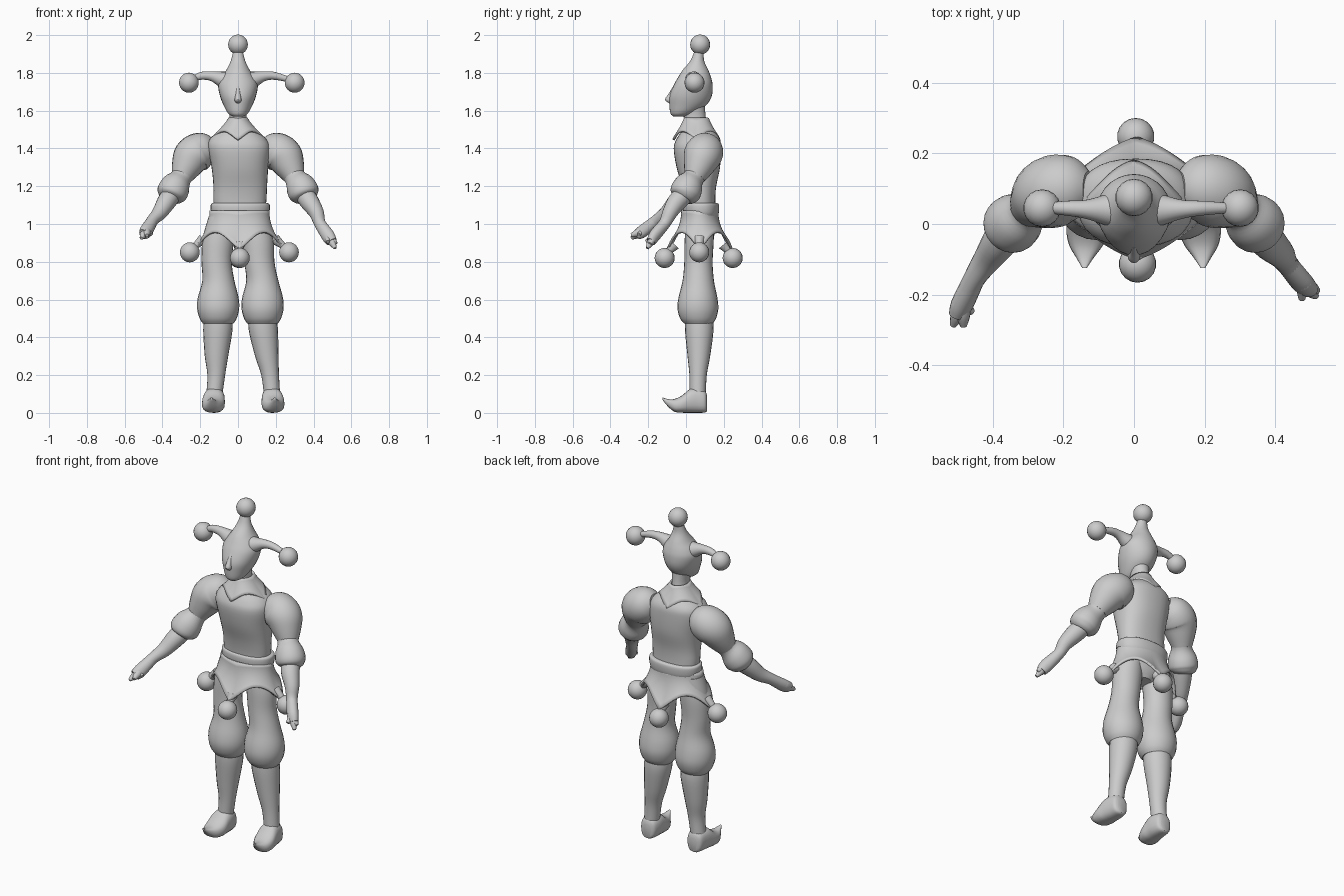
import bpy, bmesh, math
from mathutils import Vector

if "Cube" in bpy.data.objects:
    bpy.data.objects.remove(bpy.data.objects["Cube"])

FLAT = (Vector((1, 0, 0)), Vector((0, 1, 0)))      # horizontal rings
UPRIGHT = (Vector((1, 0, 0)), Vector((0, 0, 1)))   # rings facing y


def finish(name, bm):
    bmesh.ops.recalc_face_normals(bm, faces=bm.faces)
    me = bpy.data.meshes.new(name)
    bm.to_mesh(me)
    bm.free()
    ob = bpy.data.objects.new(name, me)
    bpy.context.collection.objects.link(ob)
    bpy.ops.object.select_all(action='DESELECT')
    ob.select_set(True)
    bpy.context.view_layer.objects.active = ob
    bpy.ops.object.shade_smooth_by_angle(angle=math.radians(40))
    return ob


def smooth_path(pts, steps):
    """Catmull-Rom through rings (x, y, z, r1, r2)."""
    out, n = [], len(pts)
    for i in range(n - 1):
        a, b, c, d = pts[max(i - 1, 0)], pts[i], pts[i + 1], pts[min(i + 2, n - 1)]
        for s in range(steps):
            t = s / steps
            out.append([0.5 * (2 * q + (r - p) * t + (2 * p - 5 * q + 4 * r - w) * t * t
                               + (3 * q - p - 3 * r + w) * t ** 3)
                        for p, q, r, w in zip(a, b, c, d)])
    out.append(list(pts[-1]))
    return out


def loft(name, pts, frame=None, n=20, steps=4, power=1.0):
    pts = [tuple(p) if len(p) == 5 else tuple(p) + (p[3],) for p in pts]
    rings = smooth_path(pts, steps)
    bm = bmesh.new()
    rows = []
    for i, r in enumerate(rings):
        c = Vector(r[:3])
        if frame:
            u, v = frame
        else:
            t = (Vector(rings[min(i + 1, len(rings) - 1)][:3]) - Vector(rings[max(i - 1, 0)][:3])).normalized()
            u = t.cross(Vector((0, 1, 0.3))).normalized()
            v = t.cross(u)
        row = []
        for k in range(n):
            a = math.tau * k / n
            ca, sa = math.cos(a), math.sin(a)
            ca = math.copysign(abs(ca) ** power, ca)
            sa = math.copysign(abs(sa) ** power, sa)
            row.append(bm.verts.new(c + u * ca * max(r[3], .002) + v * sa * max(r[4], .002)))
        rows.append(row)
    for a, b in zip(rows, rows[1:]):
        for k in range(n):
            bm.faces.new((a[k], a[(k + 1) % n], b[(k + 1) % n], b[k]))
    bm.faces.new(rows[0])
    bm.faces.new(rows[-1])
    return finish(name, bm)


def ball(name, x, y, z, r=0.053):
    bm = bmesh.new()
    bmesh.ops.create_uvsphere(bm, u_segments=18, v_segments=12, radius=r)
    bmesh.ops.translate(bm, verts=bm.verts, vec=(x, y, z))
    return finish(name, bm)


def pointed_skirt(name, centre, top, valley, tip, n=64, steps=8, flare=2.0):
    """Cloth ring with four points; top/valley/tip are (rx, ry, z)."""
    bm = bmesh.new()
    rows = []
    for s in range(steps + 1):
        t, row = s / steps, []
        for k in range(n):
            a = math.tau * k / n
            p = (1 - abs(math.sin(2 * a))) ** 1.1
            hem = [v + (q - v) * p for v, q in zip(valley, tip)]
            f = t ** flare
            rx, ry = (top[i] + (hem[i] - top[i]) * f for i in (0, 1))
            z = top[2] + (hem[2] - top[2]) * t
            row.append(bm.verts.new((centre[0] + rx * math.cos(a), centre[1] + ry * math.sin(a), z)))
        rows.append(row)
    for a, b in zip(rows, rows[1:]):
        for k in range(n):
            bm.faces.new((a[k], a[(k + 1) % n], b[(k + 1) % n], b[k]))
    ob = finish(name, bm)
    mod = ob.modifiers.new("thickness", 'SOLIDIFY')
    mod.thickness = 0.012
    mod.offset = 0
    return ob


# Torso and neck
loft("torso", [(.01, .08, 1.04, .13, .08), (.01, .075, 1.12, .14, .08), (.012, .07, 1.2, .142, .09),
               (.01, .065, 1.3, .15, .115), (.005, .06, 1.4, .165, .125), (0, .065, 1.45, .15, .115),
               (0, .065, 1.49, .105, .09), (0, .055, 1.53, .06, .07)], FLAT, n=32, power=.85)
loft("neck", [(0, .06, 1.46, .075, .08), (0, .05, 1.53, .05, .062), (0, .045, 1.58, .045, .058),
              (0, .04, 1.64, .055, .06)], FLAT)
pointed_skirt("collar", (0, .055), (.045, .06, 1.56), (.11, .105, 1.49), (.145, .122, 1.445), steps=6, flare=1.2)

# Head running up into the middle peak of the cap
loft("head", [(0, -.035, 1.568, .025, .03), (0, -.02, 1.585, .052, .062), (0, .01, 1.63, .077, .098),
              (0, .025, 1.68, .096, .112), (0, .038, 1.735, .105, .103), (0, .045, 1.775, .09, .088),
              (0, .05, 1.815, .062, .068), (0, .06, 1.865, .038, .036), (0, .07, 1.92, .024, .024)], FLAT, n=28)
loft("nose", [(0, -.06, 1.73, .008), (0, -.08, 1.69, .012), (0, -.09, 1.658, .018, .021),
              (0, -.075, 1.638, .012)], FLAT, n=12)
ball("cap_ball_middle", 0, .075, 1.95)
for side, s, end in (("left", -1, .26), ("right", 1, .30)):
    loft("cap_horn_" + side, [(s * .03, .04, 1.75, .06), (s * .085, .04, 1.766, .042), (s * .14, .042, 1.783, .026),
                              (s * .2, .045, 1.783, .02), (s * end, .045, 1.755, .012)])
    ball("cap_ball_" + side, s * end, .045, 1.748)

# Arms: puffed sleeves mirrored, forearms posed separately
hands = {-1: dict(wrist=(-.452, -.155, 1.02), palm=(-.485, -.225, .965),
                  tips=((-.512, -.288, .925), (-.482, -.29, .94)), thumb=(-.458, -.25, .945)),
         1: dict(wrist=(.435, -.115, 1.0), palm=(.475, -.165, .94),
                 tips=((.515, -.205, .872), (.52, -.19, .895)), thumb=(.475, -.212, .905))}
for side, s in (("left", -1), ("right", 1)):
    loft("shoulder_puff_" + side,
         [(s * .13, .1, 1.415, .05), (s * .16, .1, 1.405, .082), (s * .205, .098, 1.385, .1),
          (s * .245, .085, 1.355, .1), (s * .275, .065, 1.3, .08), (s * .3, .045, 1.245, .055)], n=22)
    loft("elbow_puff_" + side,
         [(s * .29, .052, 1.265, .058), (s * .305, .037, 1.24, .058), (s * .328, .015, 1.205, .077),
          (s * .348, -.003, 1.168, .082), (s * .358, -.012, 1.145, .07), (s * .363, -.018, 1.132, .05)], n=22)
    h = hands[s]
    w, p = h["wrist"], h["palm"]
    loft("forearm_" + side, [(s * .35, -.005, 1.16, .052), (s * .38, -.05, 1.115, .05),
                             (s * .415, -.1 if s < 0 else -.085, 1.06, .04), w + (.031,),
                             p + (.036, .03)])
    loft("palm_" + side, [w + (.03,), p + (.036, .03),
                          tuple((a + b) / 2 for a, b in zip(p, h["tips"][0])) + (.03, .024)])
    for i, tip in enumerate(h["tips"]):
        mid = tuple(a * .45 + b * .55 for a, b in zip(p, tip))
        loft(f"fingers_{i}_{side}", [p + (.024,), mid + (.02,), tip + (.009,)], n=12)
    loft("thumb_" + side, [p + (.02,), h["thumb"] + (.01,)], n=12)

# Belt and four-pointed skirt with balls
loft("belt", [(.012, .08, 1.04, .146, .088), (.012, .08, 1.06, .154, .094), (.012, .08, 1.09, .157, .096),
              (.012, .08, 1.107, .153, .092), (.012, .08, 1.112, .135, .08)], FLAT, n=32, power=.9)
pointed_skirt("skirt", (.008, .073), (.152, .092, 1.07), (.185, .14, .955), (.235, .17, .865))
for name, x, y, z in (("left", -.255, .07, .85), ("right", .27, .07, .85),
                      ("front", .01, -.113, .82), ("back", .005, .247, .82)):
    ball("skirt_ball_" + name, x, y, z)
    loft("skirt_point_" + name, [(x * .72, .073 + (y - .073) * .72, z + .07, .03),
                                 (x * .88, .073 + (y - .073) * .88, z + .035, .018), (x, y, z, .012)], n=12)

# Legs: breeches, stockings and curled shoes
loft("hips", [(.01, .078, .9, .05, .05), (.01, .078, .95, .13, .075), (.01, .08, 1.06, .145, .085)], FLAT, n=28)
for side, s, knee, ankle, toe in (("left", -1, -.105, -.125, -.14), ("right", 1, .13, .18, .195)):
    loft("breeches_" + side,
         [(s * .09, .075, 1.04, .065, .07), (s * .105, .07, .92, .083, .077), (s * .113, .066, .8, .08, .075),
          (knee * .99, .065, .7, .085, .083), (knee, .063, .61, .108, .103), (knee, .063, .55, .111, .108),
          (knee, .064, .5, .098, .095), (knee, .066, .472, .08, .075)], FLAT, n=24)
    loft("stocking_" + side,
         [(knee, .068, .5, .076, .074), (knee + .1 * (ankle - knee), .07, .43, .077, .075),
          (knee + .45 * (ankle - knee), .068, .3, .062, .06),
          (ankle - .01 * s, .064, .2, .047, .046), (ankle, .062, .1, .043, .043)], FLAT)
    d = toe - ankle
    loft("shoe_" + side,
         [(ankle - .1 * d, .112, .05, .025, .04), (ankle, .1, .06, .045, .058), (ankle, .06, .066, .054, .066),
          (ankle + .2 * d, .02, .063, .058, .063), (ankle + .4 * d, -.02, .047, .06, .046),
          (ankle + .7 * d, -.06, .04, .048, .034), (ankle + .9 * d, -.095, .053, .025, .02),
          (toe, -.125, .076, .006, .006)], UPRIGHT, power=.8)
